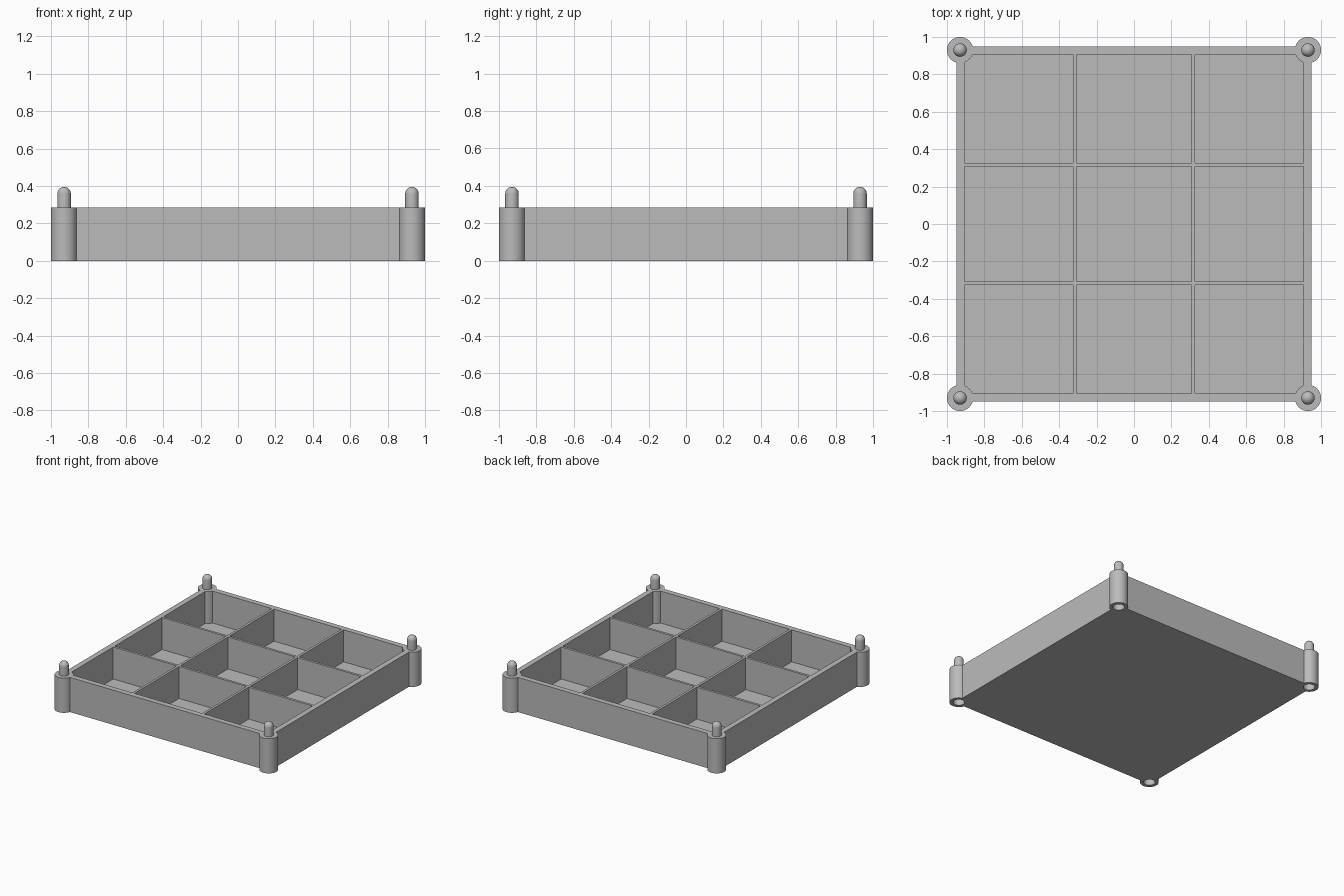
import bpy, bmesh, math
from mathutils import Matrix

if "Cube" in bpy.data.objects:
    bpy.data.objects.remove(bpy.data.objects["Cube"], do_unlink=True)

HEIGHT, TIP = 0.285, 0.395      # rim height, peg top
OUTER, INNER = 0.95, 0.905      # half widths outside and inside the walls
FLOOR, DIVIDER = 0.022, 0.02    # thicknesses
POST, POST_R, HOLE_R, PEG_R = 0.93, 0.07, 0.043, 0.036
SIDES = 48
CORNERS = [(x, y) for x in (-POST, POST) for y in (-POST, POST)]

grey = bpy.data.materials.new("light grey")
grey.use_nodes = True
colour = (0.5, 0.5, 0.5, 1)
grey.diffuse_color = colour
grey.node_tree.nodes["Principled BSDF"].inputs["Base Color"].default_value = colour


def add_box(bm, x0, x1, y0, y1, z0, z1):
    place = Matrix.Translation(((x0 + x1) / 2, (y0 + y1) / 2, (z0 + z1) / 2))
    size = Matrix.Diagonal((x1 - x0, y1 - y0, z1 - z0, 1))
    bmesh.ops.create_cube(bm, size=1, matrix=place @ size)


def add_cylinder(bm, x, y, radius, z0, z1):
    bmesh.ops.create_cone(bm, cap_ends=True, segments=SIDES, radius1=radius, radius2=radius,
                          depth=z1 - z0, matrix=Matrix.Translation((x, y, (z0 + z1) / 2)))


def make_object(name, bm):
    mesh = bpy.data.meshes.new(name)
    bm.to_mesh(mesh)
    bm.free()
    mesh.materials.append(grey)
    obj = bpy.data.objects.new(name, mesh)
    bpy.context.collection.objects.link(obj)
    return obj


def select(obj):
    bpy.ops.object.select_all(action="DESELECT")
    obj.select_set(True)
    bpy.context.view_layer.objects.active = obj


def combine(obj, tool, operation):
    select(obj)
    mod = obj.modifiers.new(operation.lower(), "BOOLEAN")
    mod.operation, mod.solver, mod.object = operation, "EXACT", tool
    bpy.ops.object.modifier_apply(modifier=mod.name)
    bpy.data.objects.remove(tool, do_unlink=True)


# Tray block
bm = bmesh.new()
add_box(bm, -OUTER, OUTER, -OUTER, OUTER, 0, HEIGHT)
tray = make_object("tray", bm)

# Nine compartments hollowed out, leaving floor, walls and dividers
bm = bmesh.new()
third = 0.317
spans = [(-INNER, -third - DIVIDER / 2), (-third + DIVIDER / 2, third - DIVIDER / 2),
         (third + DIVIDER / 2, INNER)]
for x0, x1 in spans:
    for y0, y1 in spans:
        add_box(bm, x0, x1, y0, y1, FLOOR, HEIGHT + 0.1)
combine(tray, make_object("compartment_cutter", bm), "DIFFERENCE")

# Round corner posts joined to the tray
bm = bmesh.new()
for x, y in CORNERS:
    add_cylinder(bm, x, y, POST_R, 0, HEIGHT)
combine(tray, make_object("corner_posts", bm), "UNION")

# Stacking sockets under the posts
bm = bmesh.new()
for x, y in CORNERS:
    add_cylinder(bm, x, y, HOLE_R, -0.1, 0.13)
combine(tray, make_object("socket_cutter", bm), "DIFFERENCE")
select(tray)
bpy.ops.object.shade_smooth_by_angle(angle=math.radians(30))

# Dome-topped stacking pegs, spun from a profile
for i, (x, y) in enumerate(CORNERS):
    bm = bmesh.new()
    arc = [k * math.pi / 16 for k in range(9)]
    profile = [(PEG_R, HEIGHT - 0.01)]
    profile += [(PEG_R * math.cos(a), TIP - PEG_R + PEG_R * math.sin(a)) for a in arc]
    verts = [bm.verts.new((r, 0, z)) for r, z in profile]
    edges = [bm.edges.new(pair) for pair in zip(verts, verts[1:])]
    bmesh.ops.spin(bm, geom=verts + edges, cent=(0, 0, 0), axis=(0, 0, 1),
                   angle=math.tau, steps=32)
    bmesh.ops.remove_doubles(bm, verts=bm.verts, dist=0.0005)
    bmesh.ops.recalc_face_normals(bm, faces=bm.faces)
    peg = make_object(f"stacking_peg_{i + 1}", bm)
    peg.location = (x, y, 0)
    select(peg)
    bpy.ops.object.shade_smooth_by_angle(angle=math.radians(40))
